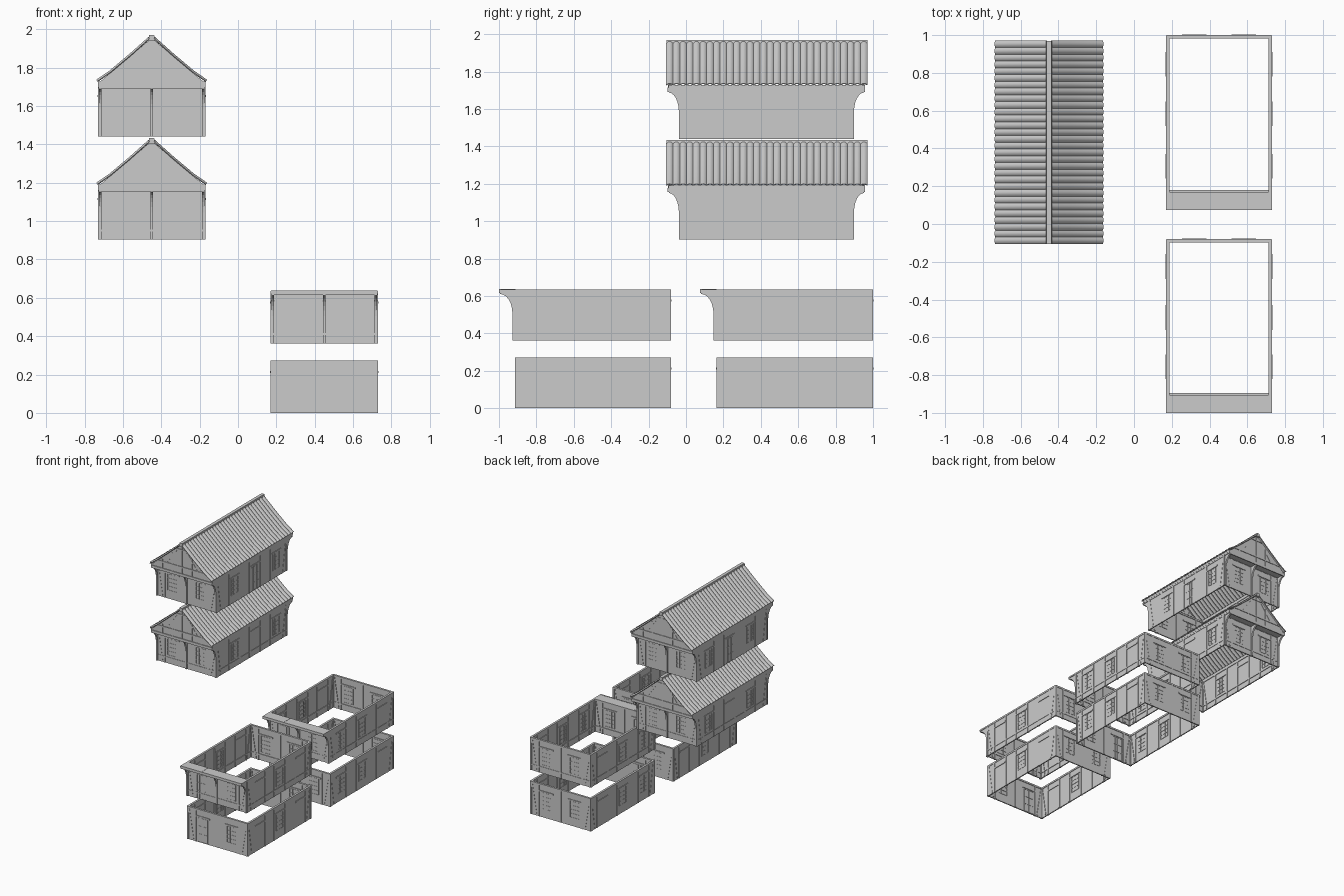
import bpy, bmesh, math
from mathutils import Vector

if "Cube" in bpy.data.objects:
    bpy.data.objects.remove(bpy.data.objects["Cube"])

grey = bpy.data.materials.new("plain grey")
grey.use_nodes = True
GREY = (0.6, 0.6, 0.6, 1)
grey.diffuse_color = GREY
grey.node_tree.nodes["Principled BSDF"].inputs["Base Color"].default_value = GREY

X, Y, Z = Vector((1, 0, 0)), Vector((0, 1, 0)), Vector((0, 0, 1))
THICK = 0.009       # wall thickness
HALF = 0.277        # half the width of a storey
HEIGHT = 0.272


def finish(bm, name):
    bmesh.ops.recalc_face_normals(bm, faces=bm.faces)
    mesh = bpy.data.meshes.new(name)
    bm.to_mesh(mesh)
    bm.free()
    mesh.materials.append(grey)
    ob = bpy.data.objects.new(name, mesh)
    bpy.context.collection.objects.link(ob)
    return ob


class Face:
    """A wall plane: u runs along it, z runs up, depth runs outward."""

    def __init__(self, origin, along, out):
        self.o, self.u, self.n = Vector(origin), along, out

    def prism(self, bm, pts, d0, d1):
        rings = [[bm.verts.new(self.o + self.u * u + Z * z + self.n * d) for u, z in pts]
                 for d in (d0, d1)]
        bm.faces.new(rings[0])
        bm.faces.new(rings[1])
        for i in range(len(pts)):
            j = (i + 1) % len(pts)
            bm.faces.new((rings[0][i], rings[0][j], rings[1][j], rings[1][i]))

    def rect(self, bm, u0, u1, z0, z1, d0=-THICK - 0.005, d1=0.003):
        self.prism(bm, [(u0, z0), (u1, z0), (u1, z1), (u0, z1)], d0, d1)

    def brace(self, bm, u0, z0, u1, z1, w=0.006):
        self.prism(bm, [(u0 - w, z0), (u0 + w, z0), (u1 + w, z1), (u1 - w, z1)],
                   -THICK - 0.004, 0.002)

    def framed(self, bm, c, w, z0, z1, cols, rows, bar=0.003):
        # casing with glazing bars or door boards
        for i in range(cols + 1):
            u = c - w / 2 + w * i / cols
            self.rect(bm, u - bar / 2, u + bar / 2, z0, z1, -THICK - 0.003, 0.002)
        for i in range(rows + 1):
            z = z0 + (z1 - z0) * i / rows
            self.rect(bm, c - w / 2, c + w / 2, z - bar / 2, z + bar / 2, -THICK - 0.003, 0.002)


def timber_wall(name, face, half, windows, doors, lintels, studs, sill):
    plaster, timber, joinery = bmesh.new(), bmesh.new(), bmesh.new()
    face.rect(plaster, -half, half, 0, HEIGHT, -THICK, 0)
    face.rect(timber, -half, half, HEIGHT - 0.014, HEIGHT)
    if sill:
        face.rect(timber, -half, half, 0.043, 0.053)
    for s in (-1, 1):
        edge = s * (half - 0.007)
        face.rect(timber, edge - 0.007, edge + 0.007, 0, HEIGHT)
        face.brace(timber, s * (half - 0.015), HEIGHT - 0.015, s * (half - 0.055), 0.01)
    for u in studs:
        face.rect(timber, u - 0.006, u + 0.006, 0, HEIGHT)
    for u in lintels:
        face.rect(timber, u - 0.065, u + 0.065, 0.207, 0.218, d1=0.005)
    for u in windows:
        face.framed(joinery, u, 0.085, 0.07, 0.203, 3, 4)
    for u in doors:
        face.framed(joinery, u, 0.09, 0.004, 0.2, 4, 3)
    finish(plaster, name + "_plaster")
    finish(timber, name + "_timber")
    finish(joinery, name + "_joinery")


def storey(name, cx, y0, y1, z, front_win, front_door, side_win, side_door, side_lintel, sill):
    cy, half = (y0 + y1) / 2, (y1 - y0) / 2
    flanks = [u - cy + s * 0.07 for u in side_lintel for s in (-1, 1)]
    for label, s in (("left", 1), ("right", -1)):
        timber_wall(name + "_" + label, Face((cx + s * HALF, cy, z), Y, X * s), half,
                    [u - cy for u in side_win], [u - cy for u in side_door],
                    [u - cy for u in side_lintel], flanks, sill)
    timber_wall(name + "_front", Face((cx, y0, z), X, -Y), HALF, front_win, front_door,
                front_win + front_door, [0, -0.2, 0.2], sill)
    timber_wall(name + "_back", Face((cx, y1, z), X, Y), HALF, [-0.13, 0.13], [],
                [-0.13, 0.13], [0, -0.2, 0.2], sill)


def jetty(name, cx, y, z, s, reach):
    # overhanging floor carried on three curved brackets; s is the y direction
    bm = bmesh.new()
    deck = Face((cx, y, z), X, Y * s)
    deck.rect(bm, -HALF - 0.003, HALF + 0.003, HEIGHT - 0.012, HEIGHT, -THICK, reach)
    deck.rect(bm, -HALF, HALF, HEIGHT - 0.02, HEIGHT + 0.002, reach - 0.008, reach)
    deck.rect(bm, -0.098, -0.086, HEIGHT, HEIGHT + 0.002, -THICK, reach)
    finish(bm, name + "_jetty")
    bm = bmesh.new()
    top, drop = HEIGHT - 0.01, 0.105
    curve = [(reach - 0.006 - (reach - 0.014) * math.sin(a), top - 0.014 - drop * (1 - math.cos(a)))
             for a in [i * math.pi / 12 for i in range(7)]]
    for u in (-HALF + 0.009, 0, HALF - 0.009):
        side = Face((cx + u, y, z), Y * s, X)
        side.prism(bm, [(0, top), (reach - 0.006, top)] + curve + [(0, top - drop - 0.014)],
                   -0.007, 0.007)
        side.rect(bm, 0, 0.008, 0, top, -0.007, 0.007)
    finish(bm, name + "_brackets")


def gable(name, cx, y, z, s):
    face = Face((cx, y, z), X, Y * s)
    panel, timber = bmesh.new(), bmesh.new()
    face.prism(panel, [(-0.272, 0.268), (0.272, 0.268), (0.272, 0.285), (0, 0.515), (-0.272, 0.285)],
               -THICK, 0)
    face.rect(timber, -0.225, 0.225, 0.32, 0.332, d1=0.005)
    face.rect(timber, -0.05, 0.05, 0.466, 0.474, d1=0.005)
    for u in (-0.18, -0.09, 0, 0.09, 0.18):
        face.rect(timber, u - 0.006, u + 0.006, 0.268, 0.50 - abs(u) * 0.84)
    for e in (-1, 1):
        face.brace(timber, e * 0.14, 0.33, e * 0.05, 0.455)
    finish(panel, name + "_panel")
    finish(timber, name + "_timber")


def tiled_roof(name, cx, y0, y1, z):
    slope = [(0.283, 0.288), (0.215, 0.335), (0.11, 0.423), (0.01, 0.512)]
    tiles, steps = 30, 6
    for label, s in (("left", 1), ("right", -1)):
        bm = bmesh.new()
        rows = []
        for x, h in slope:
            row = []
            for i in range(tiles * steps + 1):
                lift = 0.009 * abs(math.sin(math.pi * i / steps))
                row.append(bm.verts.new((cx + s * (x + lift * 0.5), y0 + (y1 - y0) * i / (tiles * steps),
                                         z + h + lift * 0.8)))
            rows.append(row)
        for a, b in zip(rows, rows[1:]):
            for i in range(len(a) - 1):
                bm.faces.new((a[i], a[i + 1], b[i + 1], b[i]))
        ob = finish(bm, name + "_" + label + "_tiles")
        mod = ob.modifiers.new("thickness", 'SOLIDIFY')
        mod.thickness = 0.005
        mod.offset = 0
        bpy.ops.object.select_all(action='DESELECT')
        ob.select_set(True)
        bpy.context.view_layer.objects.active = ob
        bpy.ops.object.modifier_apply(modifier=mod.name)
        bpy.ops.object.shade_smooth_by_angle(angle=math.radians(40))
    # ridge cap and eave plates
    bm = bmesh.new()
    end = Face((cx, y0, z), X, Y)
    end.prism(bm, [(-0.018, 0.502), (0.018, 0.502), (0.013, 0.53), (-0.013, 0.53)], 0, y1 - y0)
    for s in (-1, 1):
        end.rect(bm, s * 0.275 - 0.006, s * 0.275 + 0.006, 0.27, 0.288, 0.012, y1 - y0 - 0.012)
    finish(bm, name + "_ridge_and_eaves")


# two roofed upper floors
for name, z, door, sill in (("lower_house", 0.903, [], True), ("upper_house", 1.44, [0.47], False)):
    storey(name, -0.45, -0.03, 0.89, z, [-0.13, 0.13], [], [0.2, 0.743], door,
           [0.2, 0.47, 0.743], sill)
    for end, y, s in (("front", -0.03, -1), ("back", 0.89, 1)):
        jetty(name + "_" + end, -0.45, y, z, s, 0.068)
        gable(name + "_" + end + "_gable", -0.45, y + s * 0.062, z, s)
    tiled_roof(name + "_roof", -0.45, -0.105, 0.97, z)

# open wall rings, ground and middle floors
for name, shift, length, windows, lintels in (
        ("front_block", -0.91, 0.827, [-0.495], [-0.755, -0.495, -0.225]),
        ("back_block", 0.165, 0.832, [0.313, 0.583], [0.305, 0.583, 0.845])):
    storey(name + "_ground", 0.45, shift, shift + length, 0, [0.13], [-0.135], windows, [], lintels, False)
    storey(name + "_middle", 0.45, shift - 0.01, shift + length, 0.363, [0.13], [-0.135], windows, [],
           lintels, True)
    jetty(name + "_middle", 0.45, shift - 0.01, 0.363, -1, 0.08)
